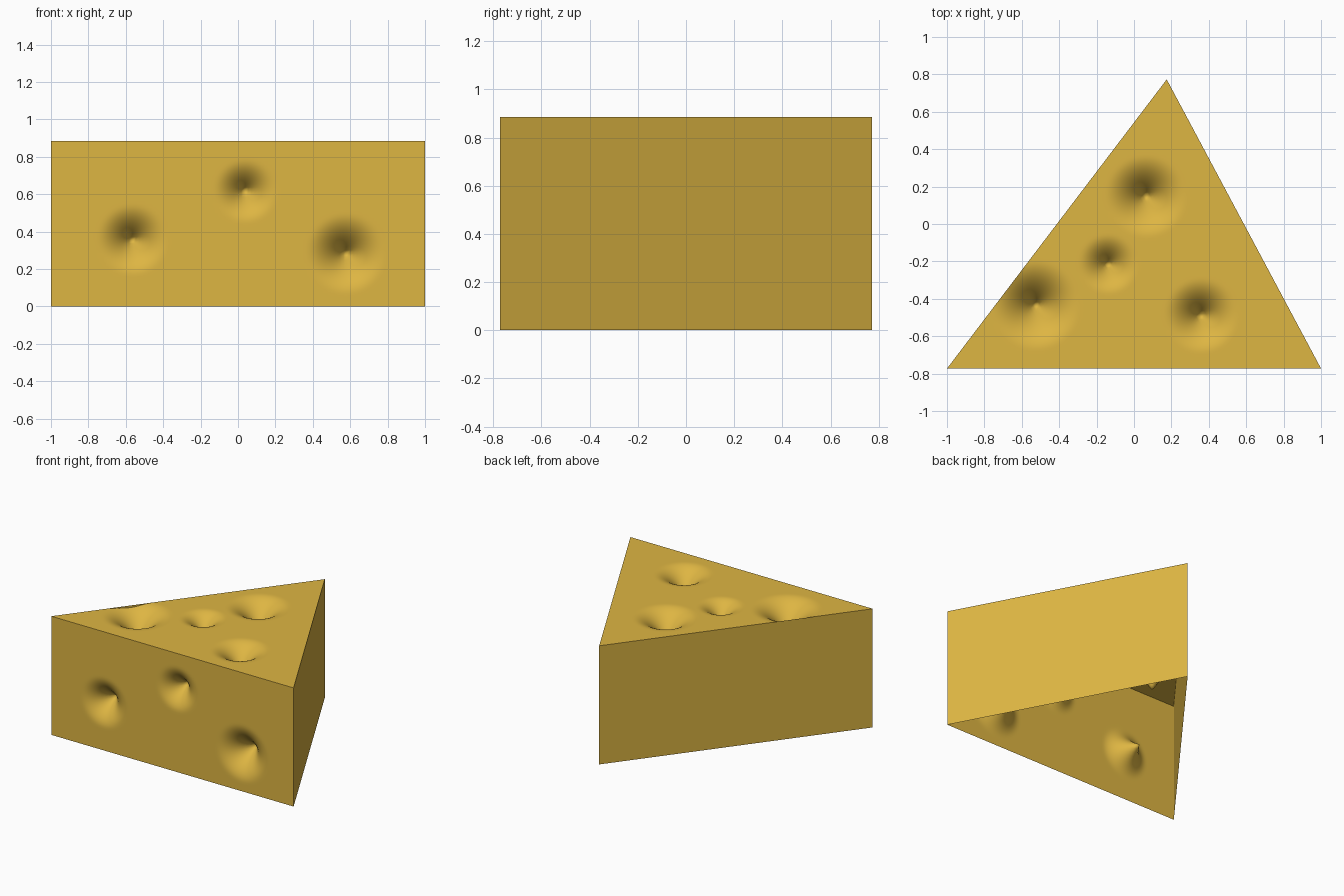
import bpy, bmesh
from mathutils import Vector

if "Cube" in bpy.data.objects:
    bpy.data.objects.remove(bpy.data.objects["Cube"])

H = 0.885
A, B, C = Vector((-1, -0.773, 0)), Vector((1, -0.773, 0)), Vector((0.175, 0.773, 0))
UP = Vector((0, 0, H))

cheese = bpy.data.materials.new("cheese yellow")
cheese.diffuse_color = (0.73, 0.465, 0.055, 1)
cheese.use_nodes = True
cheese.node_tree.nodes["Principled BSDF"].inputs["Base Color"].default_value = cheese.diffuse_color


def dent(p, holes, inward):
    """Push a point inward along pointed, soft-rimmed hollows."""
    depth = 0.0
    for centre, radius in holes:
        r = (p - centre).length
        if r < radius:
            depth += 0.85 * radius * (1 - r / radius) ** 2
    return p + inward * depth


def finish(name, bm, smooth):
    mesh = bpy.data.meshes.new(name)
    bm.to_mesh(mesh)
    bm.free()
    mesh.materials.append(cheese)
    for poly in mesh.polygons:
        poly.use_smooth = smooth
    obj = bpy.data.objects.new(name, mesh)
    bpy.context.collection.objects.link(obj)


# Top: triangular grid with four hollows
holes = [(Vector((x, y, H)), r) for x, y, r in
         [(0.065, 0.147, 0.22), (-0.137, -0.215, 0.16),
          (-0.525, -0.435, 0.24), (0.36, -0.49, 0.20)]]
n = 100
bm = bmesh.new()
rows = []
for j in range(n + 1):
    rows.append([bm.verts.new(dent(UP + A + (B - A) * (i / n) + (C - A) * (j / n),
                                   holes, Vector((0, 0, -1))))
                 for i in range(n + 1 - j)])
for j in range(n):
    for i in range(n - j):
        bm.faces.new((rows[j][i], rows[j][i + 1], rows[j + 1][i]))
        if i < n - j - 1:
            bm.faces.new((rows[j][i + 1], rows[j + 1][i + 1], rows[j + 1][i]))
finish("wedge_top", bm, True)

# Front: rectangular grid with three hollows
holes = [(Vector((x, A.y, z)), r) for x, z, r in
         [(-0.564, 0.356, 0.19), (0.04, 0.617, 0.17), (0.577, 0.282, 0.215)]]
nx, nz = 110, 50
bm = bmesh.new()
rows = [[bm.verts.new(dent(A + (B - A) * (i / nx) + UP * (j / nz),
                           holes, Vector((0, 1, 0))))
         for i in range(nx + 1)] for j in range(nz + 1)]
for j in range(nz):
    for i in range(nx):
        bm.faces.new((rows[j][i], rows[j][i + 1], rows[j + 1][i + 1], rows[j + 1][i]))
finish("front_wall", bm, True)

# Plain flat side walls; the underside is open
for name, p, q in (("right_wall", B, C), ("left_wall", C, A)):
    bm = bmesh.new()
    bm.faces.new([bm.verts.new(v) for v in (p, q, q + UP, p + UP)])
    finish(name, bm, False)
